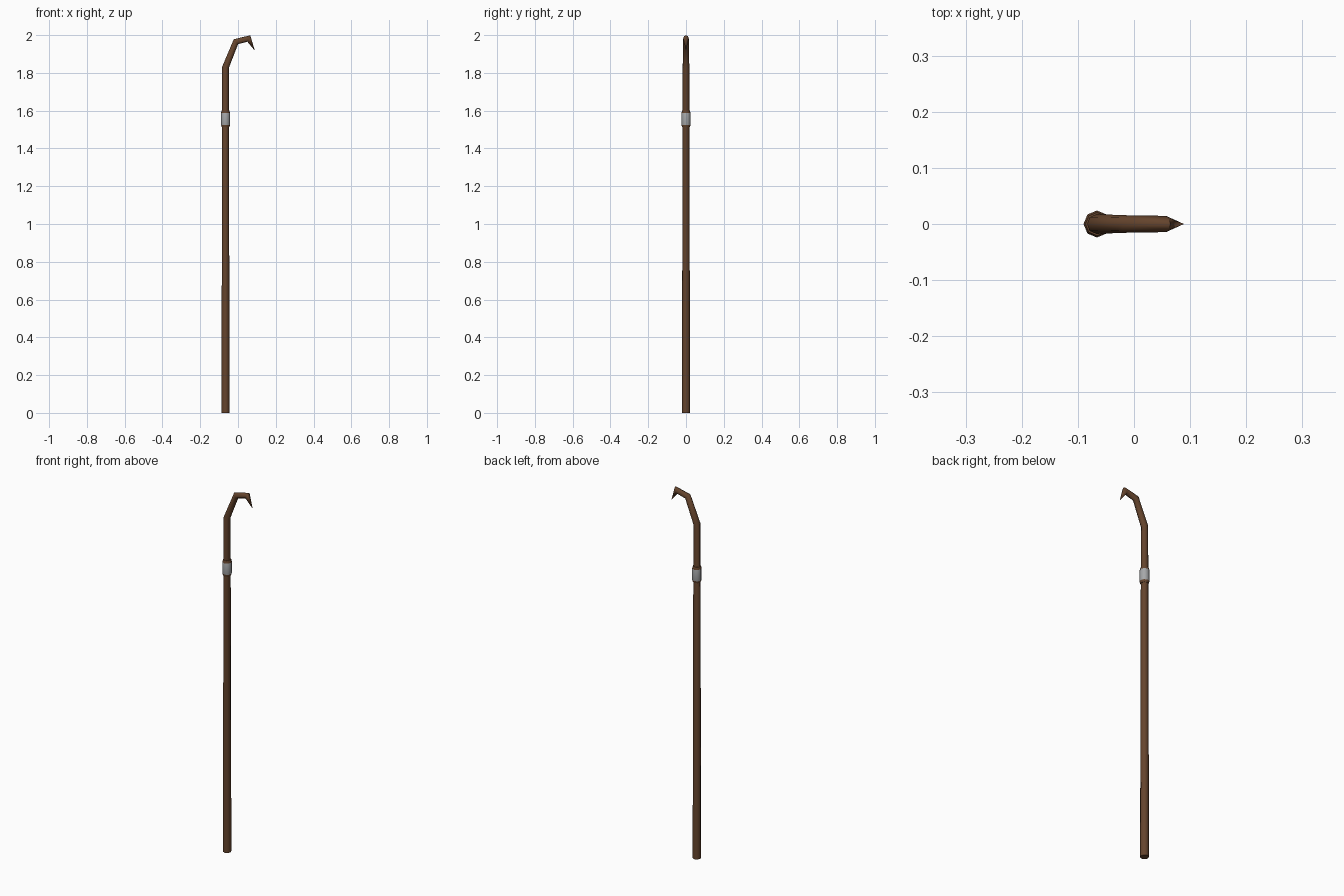
import bpy
import math
from mathutils import Vector

SIDES = 8
AXIS_X = -0.066

cube = bpy.data.objects.get("Cube")
if cube:
    bpy.data.objects.remove(cube, do_unlink=True)


def make_material(name, rgb, roughness):
    mat = bpy.data.materials.new(name)
    mat.use_nodes = True
    color = (*rgb, 1.0)
    mat.diffuse_color = color
    bsdf = mat.node_tree.nodes["Principled BSDF"]
    bsdf.inputs["Base Color"].default_value = color
    bsdf.inputs["Roughness"].default_value = roughness
    return mat


wood = make_material("brown wood", (0.13, 0.058, 0.026), 0.8)
metal = make_material("grey metal", (0.38, 0.39, 0.40), 0.6)


def tube(name, sections, mats):
    """Loft mitred octagons along (x, z, radius) sections; radius 0 is a point."""
    verts, faces, rings = [], [], []
    centres = [Vector((x, 0, z)) for x, z, r in sections]
    last = len(sections) - 1
    for i, (centre, section) in enumerate(zip(centres, sections)):
        r = section[2]
        before = (centres[i] - centres[i - 1] if i else centres[1] - centres[0]).normalized()
        after = (centres[i + 1] - centres[i]).normalized() if i < last else before
        along = (before + after).normalized()
        stretch = 1 / along.dot(before)
        side = Vector((along.z, 0, -along.x)) * stretch
        count = SIDES if r else 1
        rings.append(list(range(len(verts), len(verts) + count)))
        for k in range(count):
            a = math.tau * k / SIDES
            verts.append(centre + (side * math.cos(a) + Vector((0, math.sin(a), 0))) * r)
    for low, high in zip(rings, rings[1:]):
        for k in range(SIDES):
            n = (k + 1) % SIDES
            if len(high) == 1:
                faces.append((low[k], low[n], high[0]))
            else:
                faces.append((low[k], low[n], high[n], high[k]))
    faces.append(rings[0][::-1])
    if len(rings[-1]) > 1:
        faces.append(rings[-1])
    mesh = bpy.data.meshes.new(name)
    mesh.from_pydata(verts, [], faces)
    for mat in mats:
        mesh.materials.append(mat)
    obj = bpy.data.objects.new(name, mesh)
    bpy.context.collection.objects.link(obj)
    bpy.ops.object.select_all(action="DESELECT")
    bpy.context.view_layer.objects.active = obj
    obj.select_set(True)
    bpy.ops.object.shade_smooth_by_angle(angle=math.radians(50))
    return obj


# Tapered pole that bends over into a pointed hook
tube("hooked_pole", [
    (AXIS_X, 0, 0.0215),
    (AXIS_X, 1.83, 0.0175),
    (-0.011, 1.965, 0.0155),
    (0.057, 1.982, 0.0145),
    (0.089, 1.918, 0),
], [wood])

# Collar: grey band with bevelled wooden rims
collar = tube("collar", [
    (AXIS_X, 1.513, 0.0205),
    (AXIS_X, 1.525, 0.024),
    (AXIS_X, 1.587, 0.024),
    (AXIS_X, 1.60, 0.0205),
], [wood, metal])
for face in collar.data.polygons:
    if abs(face.normal.z) < 0.1:
        face.material_index = 1
